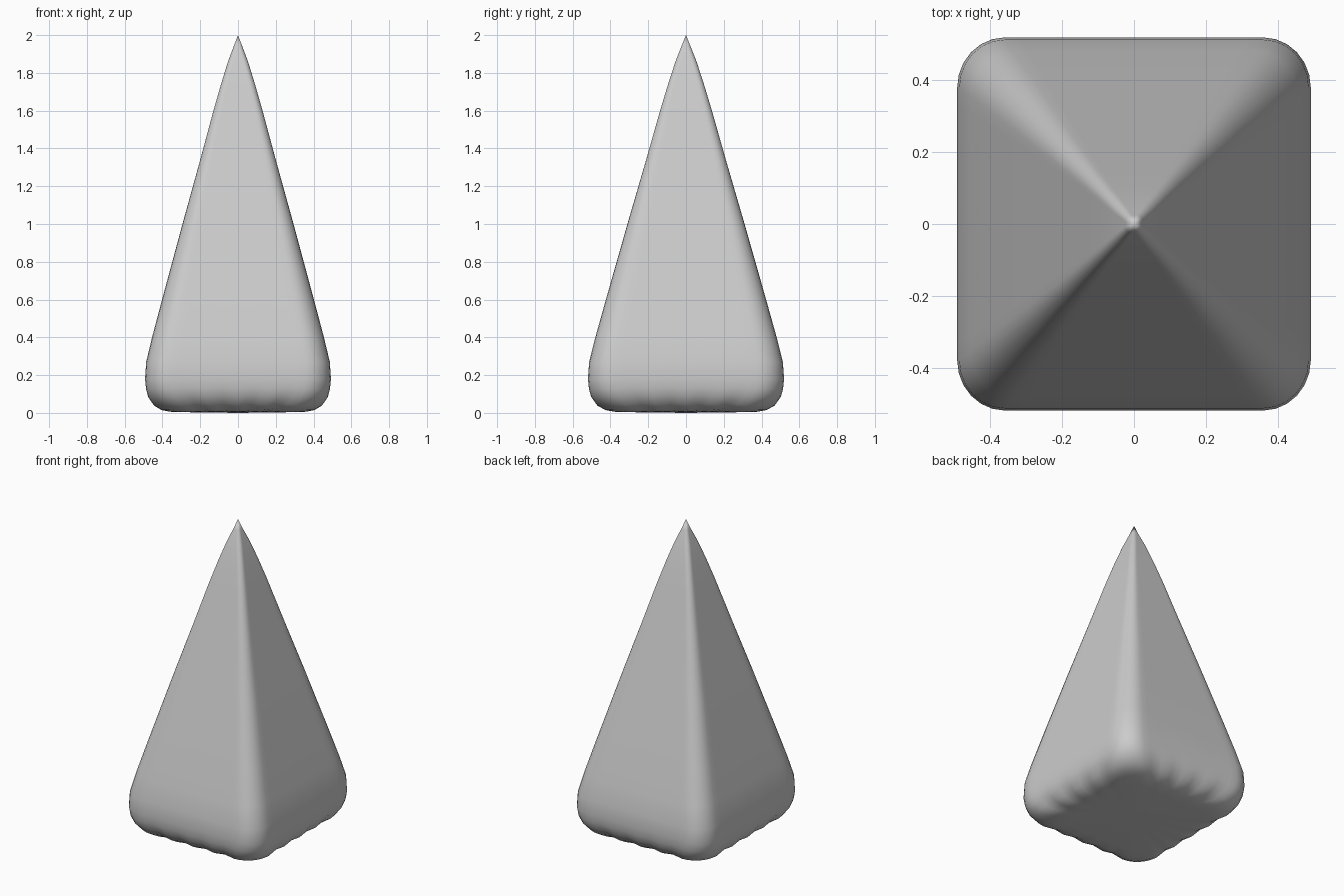
import bpy
import bmesh
import math

cube = bpy.data.objects.get("Cube")
if cube:
    bpy.data.objects.remove(cube, do_unlink=True)

grey = bpy.data.materials.new("plain grey")
grey.use_nodes = True
colour = (0.6, 0.6, 0.6, 1)
grey.diffuse_color = colour
grey.node_tree.nodes["Principled BSDF"].inputs["Base Color"].default_value = colour

DEPTH = 1.055    # depth relative to width
CORNER_STEPS = 6
SIDE_STEPS = 16

# Height, half width, corner roundness, ripple
PROFILE = [
    (0.004, 0.30, 0.34, 0), (0.008, 0.36, 0.34, 0.3), (0.02, 0.405, 0.33, 0.8),
    (0.045, 0.445, 0.32, 1), (0.09, 0.476, 0.3, 0.8), (0.13, 0.487, 0.28, 0.5),
    (0.18, 0.492, 0.27, 0.3), (0.27, 0.486, 0.26, 0.1), (0.4, 0.455, 0.26, 0),
    (0.6, 0.402, 0.26, 0), (1.0, 0.294, 0.26, 0), (1.34, 0.2, 0.26, 0),
    (1.6, 0.13, 0.28, 0), (1.74, 0.09, 0.32, 0), (1.86, 0.053, 0.45, 0),
    (1.94, 0.023, 0.7, 0),
]


def outline(roundness):
    """Unit rounded square with a ripple weight at each point."""
    points = []
    flat = 1 - roundness
    for quarter in range(4):
        turn = quarter * math.pi / 2
        side = []
        for i in range(SIDE_STEPS):
            t = i / SIDE_STEPS
            side.append((1, flat * (2 * t - 1), math.cos(8 * math.pi * t)))
        for i in range(CORNER_STEPS):
            a = i / CORNER_STEPS * math.pi / 2
            side.append((flat + roundness * math.cos(a),
                         flat + roundness * math.sin(a), 1))
        c, s = math.cos(turn), math.sin(turn)
        points += [(x * c - y * s, x * s + y * c, w) for x, y, w in side]
    return points


# Rounded pyramid lofted through the rings
bm = bmesh.new()
rings = []
for z, half, roundness, ripple in PROFILE:
    ring = []
    for x, y, w in outline(roundness):
        lift = -0.006 * ripple * w
        ring.append(bm.verts.new((x * half, y * half * DEPTH, max(0, z + lift))))
    rings.append(ring)
count = len(rings[0])
for low, high in zip(rings, rings[1:]):
    for i in range(count):
        j = (i + 1) % count
        bm.faces.new((low[i], low[j], high[j], high[i]))

# Pointed tip and closed base
tip = bm.verts.new((0, 0, 2))
base = bm.verts.new((0, 0, 0))
for i in range(count):
    j = (i + 1) % count
    bm.faces.new((rings[-1][i], rings[-1][j], tip))
    bm.faces.new((rings[0][j], rings[0][i], base))
bmesh.ops.recalc_face_normals(bm, faces=bm.faces)
for face in bm.faces:
    face.smooth = True

mesh = bpy.data.meshes.new("rounded_pyramid")
bm.to_mesh(mesh)
bm.free()
mesh.materials.append(grey)
pyramid = bpy.data.objects.new("rounded_pyramid", mesh)
bpy.context.collection.objects.link(pyramid)
